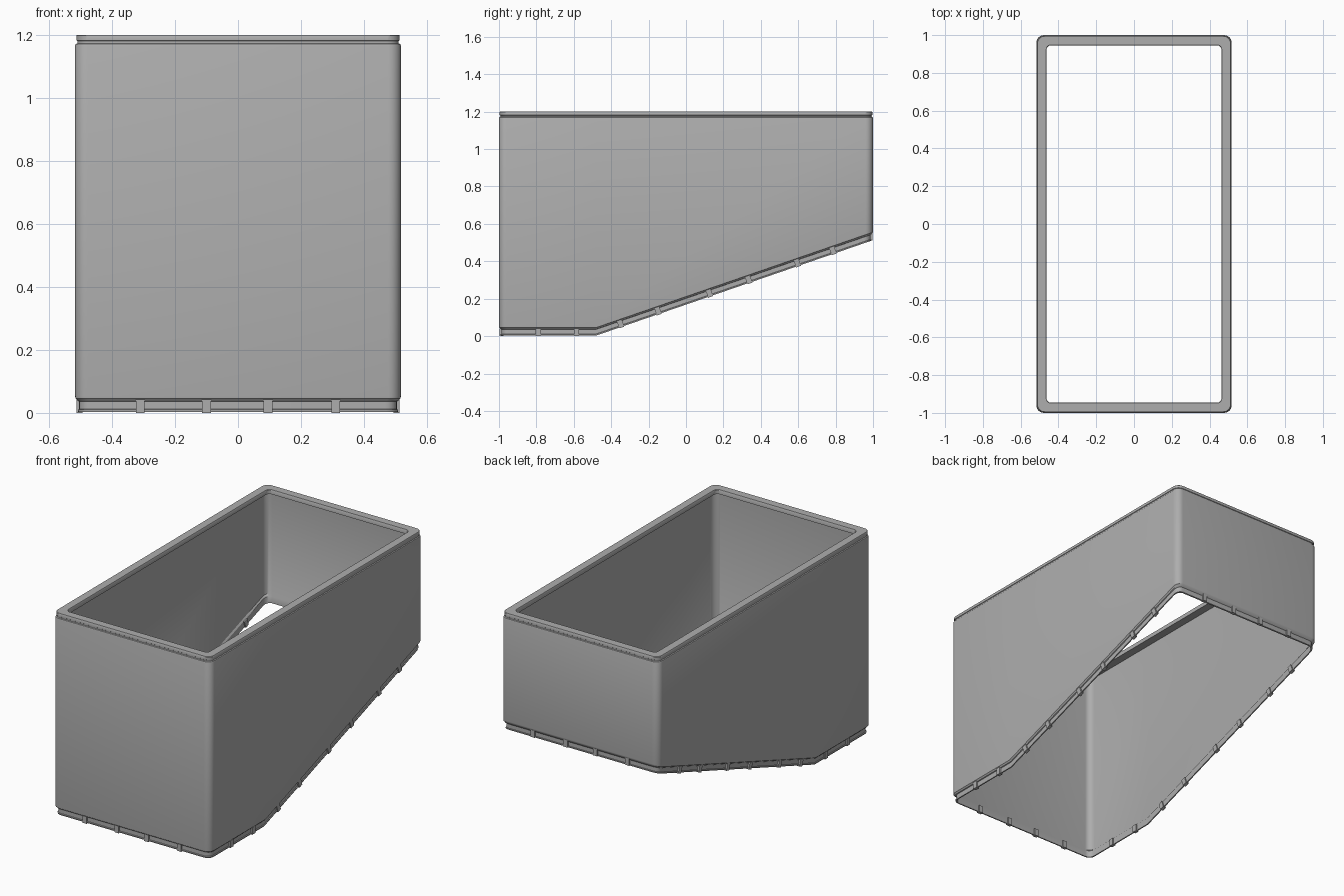
import bpy, bmesh, math
from mathutils import Matrix, Vector

if "Cube" in bpy.data.objects:
    bpy.data.objects.remove(bpy.data.objects["Cube"])

HX, HY, TOP = 0.517, 1.0, 1.2
KINK, BACK_Z = -0.48, 0.51
SLOPE = BACK_Z / (HY - KINK)

grey = bpy.data.materials.new("mid_grey")
grey.diffuse_color = (0.42, 0.42, 0.42, 1)
grey.use_nodes = True
grey.node_tree.nodes["Principled BSDF"].inputs["Base Color"].default_value = grey.diffuse_color


def floor_z(y):
    return max(0.0, (y - KINK) * SLOPE)


def ring(inset):
    """Rounded rectangle with an extra point on each side where the base kinks."""
    r = 0.04 - 0.3 * inset
    hx, hy = HX - inset, HY - inset
    pts = []
    for i, (sx, sy) in enumerate(((1, 1), (-1, 1), (-1, -1), (1, -1))):
        for k in range(7):
            a = math.pi / 2 * (i + k / 6)
            pts.append((sx * (hx - r) + r * math.cos(a), sy * (hy - r) + r * math.sin(a)))
        if i == 1:
            pts.append((-hx, KINK))
    pts.append((hx, KINK))
    return pts


def finish(bm, name):
    bmesh.ops.recalc_face_normals(bm, faces=bm.faces)
    me = bpy.data.meshes.new(name)
    bm.to_mesh(me)
    bm.free()
    me.materials.append(grey)
    ob = bpy.data.objects.new(name, me)
    bpy.context.collection.objects.link(ob)
    bpy.ops.object.select_all(action='DESELECT')
    ob.select_set(True)
    bpy.context.view_layer.objects.active = ob
    return ob


# Wall section: (inset, height above base or below top, measured from the top?)
section = [
    # outside: base lip, recess, body
    (0.010, 0.003, 0), (0.009, 0.010, 0), (0.013, 0.012, 0), (0.013, 0.036, 0),
    (0.008, 0.038, 0), (0.006, 0.042, 0), (0.001, 0.046, 0), (0.000, 0.053, 0),
    # outside: groove and bead, then the broad rim and its underside
    (0.000, 0.036, 1), (0.002, 0.030, 1), (0.007, 0.027, 1), (0.007, 0.020, 1),
    (0.004, 0.018, 1), (0.004, 0.003, 1), (0.006, 0.000, 1),
    (0.052, 0.000, 1), (0.054, 0.003, 1), (0.054, 0.026, 1), (0.010, 0.030, 1),
    # thin inner wall
    (0.010, 0.053, 0), (0.017, 0.043, 0), (0.017, 0.003, 0),
]

# Hollow thin-walled shell with rim at the top and stepped lip at the base
bm = bmesh.new()
loops = []
for inset, h, from_top in section:
    loops.append([bm.verts.new((x, y, TOP - h if from_top else floor_z(y) + h))
                  for x, y in ring(inset)])
n = len(loops[0])
for j, a in enumerate(loops):
    b = loops[(j + 1) % len(loops)]
    for i in range(n):
        k = (i + 1) % n
        bm.faces.new((a[i], a[k], b[k], b[i]))
finish(bm, "hollow_shell")
bpy.ops.object.shade_smooth_by_angle(angle=math.radians(35))

# Small ribs wrapping the base lip, proud on the inside and underneath
bm = bmesh.new()
RIB_D, RIB_H = 0.020, 0.042


def rib(pos, size, tilt=0.0):
    m = Matrix.Translation(Vector(pos)) @ Matrix.Rotation(tilt, 4, 'X') @ Matrix.Diagonal((*size, 1))
    bmesh.ops.create_cube(bm, size=1, matrix=m)


for x in (-0.31, -0.10, 0.095, 0.31):
    for s in (-1, 1):
        y = s * (HY - 0.014)
        rib((x, y, (BACK_Z if s > 0 else 0) + 0.021), (0.028, RIB_D, RIB_H))
for y in (-0.79, -0.585, -0.35, -0.15, 0.125, 0.335, 0.595, 0.785):
    tilt = math.atan(SLOPE) if y > KINK else 0.0
    for s in (-1, 1):
        rib((s * (HX - 0.014), y, floor_z(y) + 0.021), (RIB_D, 0.028, RIB_H), tilt)
finish(bm, "base_lip_ribs")
